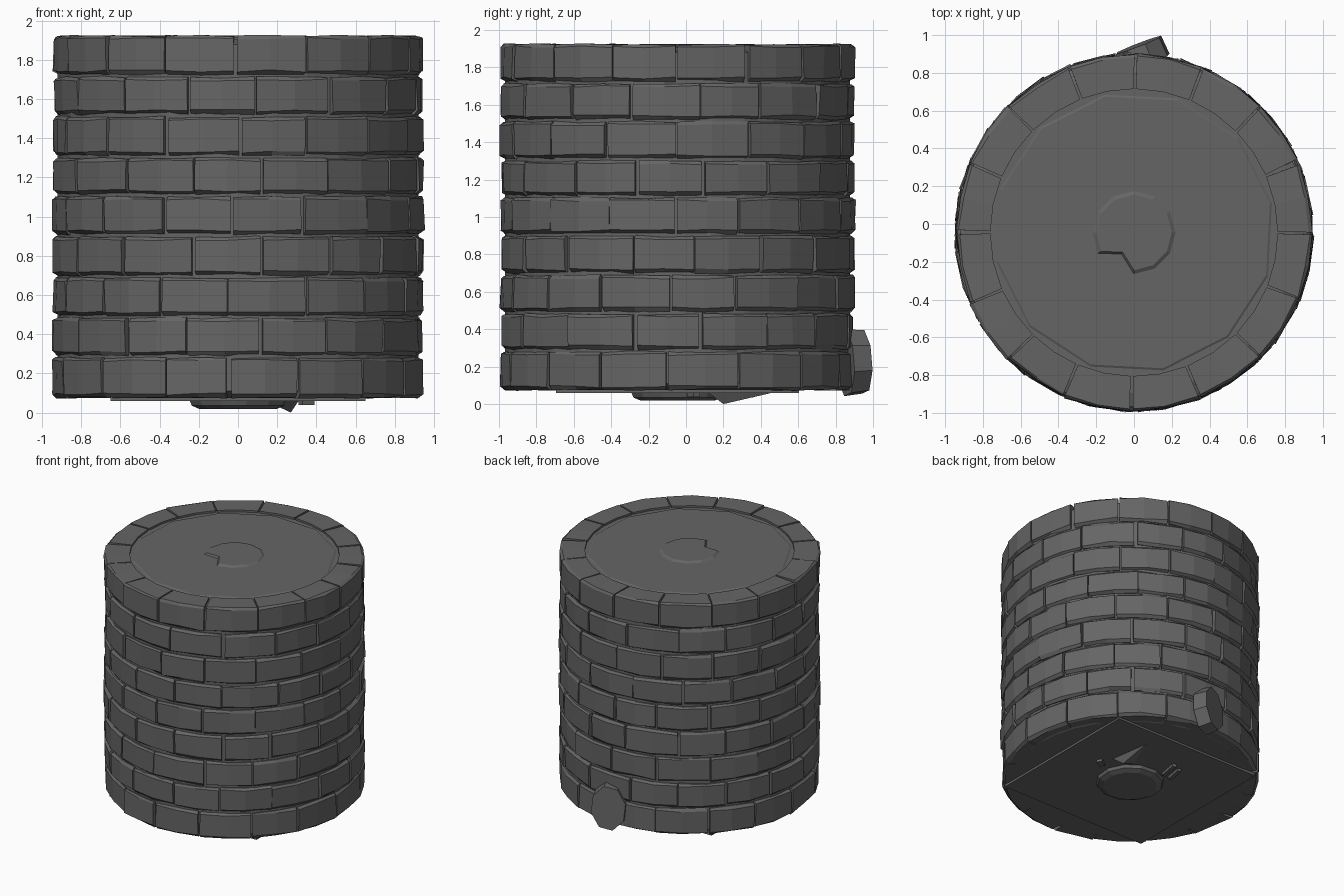
import bpy, bmesh, math, random
from mathutils import Vector, Matrix

if "Cube" in bpy.data.objects:
    bpy.data.objects.remove(bpy.data.objects["Cube"])

random.seed(4)
CY = -0.045          # axis of the tower in y
R = 0.95
stone = bpy.data.materials.new("dark grey stone")
stone.diffuse_color = (0.13, 0.13, 0.13, 1)
stone.use_nodes = True
stone.node_tree.nodes["Principled BSDF"].inputs["Base Color"].default_value = stone.diffuse_color


def finish(name, bm):
    bmesh.ops.recalc_face_normals(bm, faces=bm.faces)
    me = bpy.data.meshes.new(name)
    bm.to_mesh(me)
    bm.free()
    me.materials.append(stone)
    ob = bpy.data.objects.new(name, me)
    bpy.context.collection.objects.link(ob)
    return ob


def polar(r, deg, z):
    # 0 degrees faces the front, turning towards +x
    a = math.radians(deg)
    return Vector((r * math.sin(a), CY - r * math.cos(a), z))


def lathe(name, sides, profile, turn=0.0):
    bm = bmesh.new()
    rings = [[bm.verts.new(polar(r, turn + 360 * i / sides, z)) for i in range(sides)]
             for r, z in profile]
    for a, b in zip(rings, rings[1:]):
        for i in range(sides):
            j = (i + 1) % sides
            bm.faces.new((a[i], a[j], b[j], b[i]))
    bm.faces.new(rings[0])
    bm.faces.new(rings[-1])
    return finish(name, bm)


def block(bm, loc, size, turn=0.0):
    m = Matrix.Translation(loc) @ Matrix.Rotation(math.radians(turn), 4, 'Z') @ Matrix.Diagonal((*size, 1))
    return bmesh.ops.create_cube(bm, size=1, matrix=m)['verts']


def brick(bm, a0, a1, z0, z1, r):
    # curved block: inner edge, chamfered outer face, one mid column
    prof = [(0.76, z0), (r - 0.022, z0), (r, z0 + 0.018),
            (r, z1 - 0.014), (r - 0.015, z1), (0.76, z1)]
    cols = []
    for k, a in enumerate((a0, (a0 + a1) / 2, a1)):
        skew = random.uniform(-0.5, 0.5)
        cols.append([bm.verts.new(polar(
            q - (random.uniform(0, 0.012) if 0 < i < 5 else 0) - (0.003 if k == 1 and 0 < i < 5 else 0),
            a + (skew if 0 < i < 5 else 0),
            z + (random.uniform(-0.006, 0.006) if 0 < i < 5 else 0)))
            for i, (q, z) in enumerate(prof)])
    for c, d in zip(cols, cols[1:]):
        for i in range(6):
            j = (i + 1) % 6
            bm.faces.new((c[i], c[j], d[j], d[i]))
    bm.faces.new(cols[0])
    bm.faces.new(cols[-1])


# Brick courses, alternating joints
levels = [0.07, 0.287, 0.49, 0.695, 0.905, 1.11, 1.307, 1.517, 1.72, 1.925]
offsets = [-2, 7, -2, 7, -1, 8, 0, 7, 0]
N = 16
for row, off in enumerate(offsets):
    bm = bmesh.new()
    step = 360 / N
    joints = [off + step * i + random.uniform(-1.5, 1.5) for i in range(N)]
    joints.append(joints[0] + 360)
    for i in range(N):
        brick(bm, joints[i] + 0.45, joints[i + 1] - 0.45,
              levels[row] + 0.006, levels[row + 1] - 0.008 + (0.006 if row == 8 else 0),
              R + random.uniform(-0.004, 0.006))
    finish(f"brick_course_{row + 1}", bm)

# Mortar core behind the bricks, flat cap on top
lathe("mortar_core", 32, [(0.85, 0.075), (0.922, 0.11), (0.922, 1.88), (0.85, 1.908)])
lathe("top_cap", 12, [(0.78, 1.89), (0.735, 1.914)], 12)

# Raised boss on the cap, missing one corner
bm = bmesh.new()
lo, hi = [], []
for i in range(12):
    deg = 30 * i
    cut = 0.6 if i == 11 else 1.0
    lo.append(bm.verts.new(polar(0.235 * cut, deg, 1.905)))
    hi.append(bm.verts.new(polar(0.20 * cut, deg, 1.926)))
for i in range(12):
    j = (i + 1) % 12
    bm.faces.new((lo[i], lo[j], hi[j], hi[i]))
bm.faces.new(hi)
finish("top_boss", bm)

# Square footing plate and round foot underneath
bm = bmesh.new()
block(bm, (0, CY, 0.075), (1.3, 1.3, 0.034))
finish("footing_plate", bm)
lathe("round_foot", 12, [(0.2, 0.018), (0.24, 0.035), (0.25, 0.06)], 10)

# Loose chips under the plate
bm = bmesh.new()
w = [bm.verts.new(p) for p in ((0.27, 0.2, 0.0), (0.14, 0.17, 0.06), (0.31, 0.12, 0.06), (0.26, 0.46, 0.06))]
for f in ((0, 1, 2), (0, 2, 3), (0, 3, 1), (1, 2, 3)):
    bm.faces.new([w[i] for i in f])
block(bm, (-0.10, 0.28, 0.05), (0.03, 0.16, 0.03), -10)
block(bm, (-0.17, 0.26, 0.05), (0.03, 0.14, 0.03), -10)
block(bm, (0.35, 0.04, 0.05), (0.07, 0.04, 0.025), 30)
finish("underside_chips", bm)

# Fallen flat stone leaning on the back
bm = bmesh.new()
n = Vector((-0.36, 0.93, 0.05)).normalized()
u = Vector((0.93, 0.36, 0)).normalized()
v = n.cross(u)
c = Vector((0.03, 0.935, 0.225))
back, face = [], []
for i in range(8):
    a = math.radians(45 * i + 15)
    p = u * 0.14 * math.cos(a) + v * 0.185 * math.sin(a)
    back.append(bm.verts.new(c + p * 1.0 - n * 0.09))
    face.append(bm.verts.new(c + p * 0.95 + n * 0.015))
for i in range(8):
    j = (i + 1) % 8
    bm.faces.new((back[i], back[j], face[j], face[i]))
bm.faces.new(back)
bm.faces.new(face)
finish("fallen_stone", bm)
